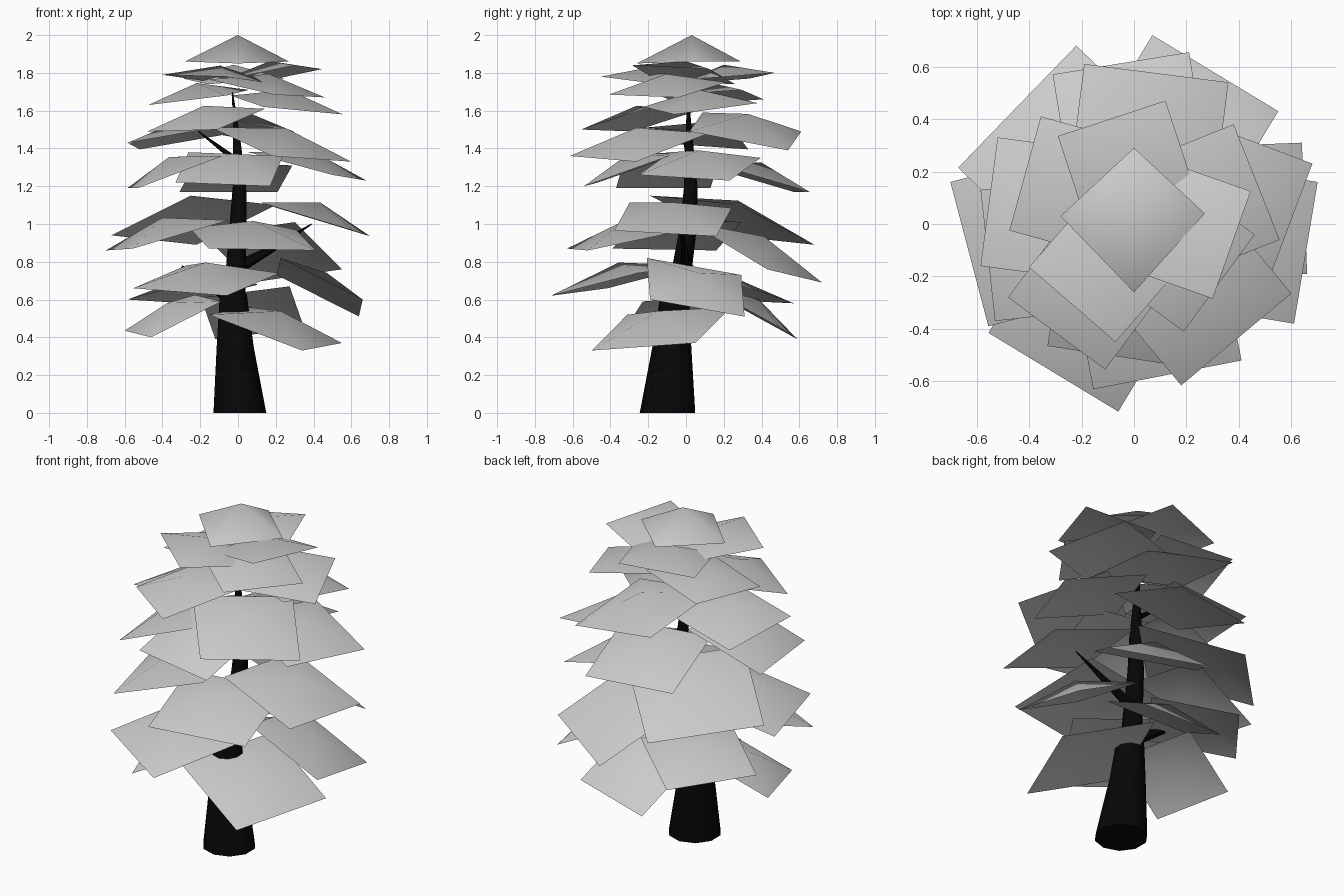
import bpy
import bmesh
from math import sqrt
from mathutils import Vector

if "Cube" in bpy.data.objects:
    bpy.data.objects.remove(bpy.data.objects["Cube"])


def make_material(name, value):
    mat = bpy.data.materials.new(name)
    mat.use_nodes = True
    mat.diffuse_color = (value, value, value, 1)
    mat.node_tree.nodes["Principled BSDF"].inputs["Base Color"].default_value = mat.diffuse_color
    return mat


LEAF = make_material("pale grey foliage", 0.6)
BARK = make_material("black bark", 0.002)


def make_object(name, bm, mat):
    mesh = bpy.data.meshes.new(name)
    bm.to_mesh(mesh)
    bm.free()
    mesh.materials.append(mat)
    for face in mesh.polygons:
        face.use_smooth = True
    obj = bpy.data.objects.new(name, mesh)
    bpy.context.scene.collection.objects.link(obj)
    return obj


def peaked_card(name, corners, peak):
    """Four-cornered foliage card rising to a point in its middle."""
    bm = bmesh.new()
    tip = bm.verts.new(peak)
    rim = [bm.verts.new(c) for c in corners]
    for i in range(4):
        bm.faces.new((rim[i], rim[(i + 1) % 4], tip))
    bm.normal_update()
    if sum(f.normal.z for f in bm.faces) < 0:
        bmesh.ops.reverse_faces(bm, faces=bm.faces[:])
    make_object(name, bm, LEAF)


def foliage_layer(name, cards):
    """Each card: two outer corners, then the rise towards the trunk."""
    for i, (a, b, rise) in enumerate(cards):
        a, b = Vector(a), Vector(b)
        edge = b - a
        inward = Vector((-edge.y, edge.x, 0)).normalized()
        if inward.dot(a + b) > 0:
            inward = -inward
        size = edge.length
        step = inward * sqrt(size ** 2 - rise ** 2) * 0.95 + Vector((0, 0, rise))
        normal = edge.cross(step).normalized()
        if normal.z < 0:
            normal = -normal
        peak = (a + b + step) / 2 + normal * size * 0.17
        peaked_card(f"{name}_card_{i + 1}", (a, b, b + step, a + step), peak)


def tapered_limb(name, rings, sides=10):
    """Limb through (centre, radius) rings, closed at both ends."""
    bm = bmesh.new()
    axis = (Vector(rings[-1][0]) - Vector(rings[0][0])).to_track_quat("Z", "Y")
    if rings[0][0][2] == 0:
        axis.identity()
    previous = None
    for centre, radius in rings:
        loop = bmesh.ops.create_circle(bm, segments=sides, radius=radius, cap_ends=False)["verts"]
        for v in loop:
            v.co = axis @ v.co + Vector(centre)
        if previous:
            for i in range(sides):
                j = (i + 1) % sides
                bm.faces.new((previous[i], previous[j], loop[j], loop[i]))
        else:
            bm.faces.new(loop[::-1])
        previous = loop
    bm.faces.new(previous)
    bmesh.ops.recalc_face_normals(bm, faces=bm.faces[:])
    obj = make_object(name, bm, BARK)
    bpy.ops.object.select_all(action="DESELECT")
    obj.select_set(True)
    bpy.context.view_layer.objects.active = obj
    bpy.ops.object.shade_smooth_by_angle(angle=0.9)


# Trunk and branches
tapered_limb("lower_trunk", [((0.01, -0.098, 0), 0.147), ((-0.015, -0.075, 0.35), 0.103),
                             ((-0.025, -0.06, 0.63), 0.075)])
tapered_limb("upper_trunk", [((-0.02, -0.05, 0.58), 0.06), ((0, 0.015, 1), 0.045),
                             ((0.008, 0.025, 1.2), 0.036), ((-0.01, 0.015, 1.5), 0.016),
                             ((-0.03, 0.01, 1.7), 0.003)])
tapered_limb("left_branch", [((0, 0, 0.77), 0.035), ((0.2, -0.01, 0.88), 0.018),
                             ((0.39, -0.03, 1), 0.003)], 6)
tapered_limb("right_branch", [((-0.02, -0.05, 0.6), 0.04), ((-0.3, 0, 0.77), 0.012)], 6)
tapered_limb("upper_branch", [((0, 0.02, 1.33), 0.018), ((-0.21, -0.02, 1.49), 0.003)], 6)

# Foliage, from the lowest layer up
foliage_layer("bottom_layer", [
    ((0.34, -0.5, 0.33), (0.55, 0.05, 0.37), 0.19),
    ((-0.12, 0.59, 0.39), (0.35, 0.5, 0.45), 0.22),
    ((-0.6, 0.08, 0.435), (-0.46, -0.35, 0.4), 0.19),
])
foliage_layer("low_layer", [
    ((0.66, -0.19, 0.6), (0.64, 0.31, 0.51), 0.22),
    ((-0.06, -0.715, 0.62), (-0.555, -0.415, 0.66), 0.12),
    ((-0.585, 0.165, 0.6), (-0.27, 0.57, 0.58), 0.1),
    ((0.07, 0.72, 0.69), (0.55, 0.43, 0.76), 0.25),
])
foliage_layer("middle_layer", [
    ((0.61, -0.38, 0.965), (0.7, 0.16, 0.935), 0.15),
    ((-0.7, 0.16, 0.86), (-0.555, -0.39, 0.87), 0.15),
    ((-0.67, 0.215, 0.94), (-0.22, 0.68, 0.89), 0.21),
    ((0.41, -0.52, 0.86), (-0.155, -0.63, 0.87), 0.11),
])
foliage_layer("upper_middle_layer", [
    ((0.68, 0.23, 1.23), (0.5, -0.25, 1.26), 0.12),
    ((0.21, 0.655, 1.17), (-0.31, 0.57, 1.17), 0.14),
    ((-0.33, -0.465, 1.22), (0.17, -0.54, 1.2), 0.16),
    ((-0.585, 0.13, 1.19), (-0.53, -0.37, 1.19), 0.17),
])
foliage_layer("high_layer", [
    ((-0.19, 0.61, 1.49), (0.36, 0.54, 1.39), 0.1),
    ((0.6, -0.265, 1.33), (0.18, -0.615, 1.36), 0.15),
    ((-0.48, -0.28, 1.49), (-0.11, -0.555, 1.5), 0.11),
    ((-0.585, -0.16, 1.43), (-0.52, 0.33, 1.395), 0.08),
])
foliage_layer("upper_layer", [
    ((-0.355, 0.41, 1.66), (-0.475, -0.025, 1.63), 0.05),
    ((0.38, 0.38, 1.64), (0.555, -0.06, 1.58), 0.04),
    ((0.46, -0.04, 1.67), (0.19, -0.41, 1.685), 0.08),
])
foliage_layer("crown_layer", [
    ((-0.29, 0.335, 1.77), (0.12, 0.47, 1.8), -0.03),
    ((0.3, -0.285, 1.84), (0.445, 0.125, 1.82), -0.08),
    ((-0.4, -0.165, 1.79), (-0.07, -0.45, 1.78), -0.04),
])

# Crown cap
peaked_card("top_card", [(0, 0.29, 1.86), (-0.28, 0.03, 1.86), (0, -0.26, 1.85),
                         (0.27, 0.04, 1.86)], (0, 0.03, 2))
